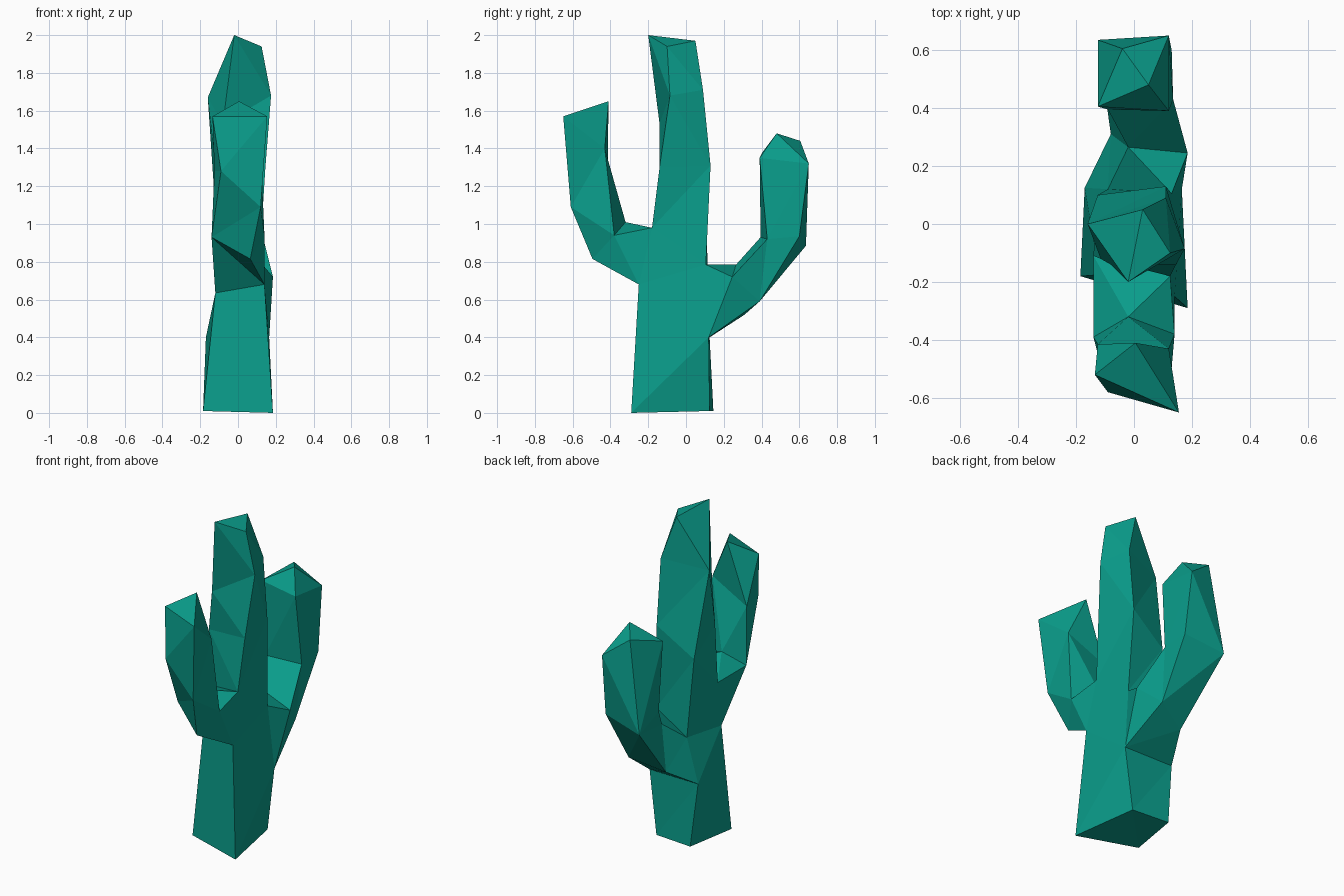
import bpy
import bmesh

default_cube = bpy.data.objects.get("Cube")
if default_cube:
    bpy.data.objects.remove(default_cube, do_unlink=True)

# One flat colour for the whole plant
green = bpy.data.materials.new("cactus_green")
green.use_nodes = True
colour = (0.003, 0.34, 0.26, 1)
green.diffuse_color = colour
shader = next(n for n in green.node_tree.nodes if n.type == 'BSDF_PRINCIPLED')
shader.inputs["Base Color"].default_value = colour
shader.inputs["Roughness"].default_value = 0.9


def loft(name, sections, cap_start=False):
    """Skin four-sided cross-sections into a faceted limb.

    Repeated points in the last sections merge into a pointed tip.
    """
    bm = bmesh.new()
    rings = [[bm.verts.new(point) for point in section] for section in sections]
    sides = len(rings[0])
    for lower, upper in zip(rings, rings[1:]):
        for i in range(sides):
            j = (i + 1) % sides
            bm.faces.new((lower[i], lower[j], upper[j], upper[i]))
    if cap_start:
        bm.faces.new(reversed(rings[0]))
    bm.faces.new(rings[-1])

    # Merge the tip, then split into triangular facets
    bmesh.ops.remove_doubles(bm, verts=bm.verts, dist=0.0001)
    bmesh.ops.recalc_face_normals(bm, faces=bm.faces)
    bmesh.ops.triangulate(bm, faces=bm.faces, quad_method='SHORT_EDGE')

    mesh = bpy.data.meshes.new(name)
    bm.to_mesh(mesh)
    bm.free()
    mesh.materials.append(green)
    limb = bpy.data.objects.new(name, mesh)
    bpy.context.collection.objects.link(limb)
    return limb


# Trunk cross-sections, from the ground up, each running
# front right, front left, back left, back right
base = [(-.185, -.18, .01), (.185, -.29, 0), (.115, .125, .01), (-.13, .145, .01)]
below_arms = [(-.12, -.175, .635), (.14, -.25, .68), (.165, .12, .4), (-.17, .125, .4)]
above_arms = [(-.14, -.11, .93), (.125, -.18, .98), (.13, .105, .785), (-.09, .12, .665)]
middle = [(-.115, -.12, 1.28), (.145, -.14, 1.3), (.11, .13, 1.31), (-.125, .1, 1.15)]
shoulder = [(-.08, -.14, 1.53), (.175, -.085, 1.68), (.11, .09, 1.71), (-.16, 0, 1.67)]
peak = (-.02, -.2, 2)
crown = [peak, (.125, -.1, 1.94), (.03, .05, 1.97), peak]
loft("trunk", [base, below_arms, above_arms, middle, shoulder, crown], cap_start=True)

# Front arm grows from the front wall of the trunk
front_root = [below_arms[0], below_arms[1], above_arms[1], above_arms[0]]
front_elbow = [(-.14, -.39, .93), (.065, -.495, .815), (.14, -.38, .94), (-.02, -.32, 1.01)]
front_forearm = [(-.09, -.58, 1.28), (.12, -.61, 1.09), (.12, -.43, 1.4), (-.125, -.415, 1.28)]
front_peak = (.005, -.41, 1.65)
front_tip = [(-.135, -.52, 1.57), (.155, -.65, 1.57), front_peak, front_peak]
loft("front_arm", [front_root, front_elbow, front_forearm, front_tip])

# Back arm grows from the back wall of the trunk
back_root = [above_arms[3], above_arms[2], below_arms[2], below_arms[3]]
back_elbow = [(-.02, .265, .785), (.185, .245, .72), (.12, .39, .59), (-.08, .31, .52)]
back_forearm = [(-.09, .395, .93), (.135, .43, .92), (.13, .6, .935), (-.125, .635, .885)]
back_peak = (.05, .48, 1.48)
back_ridge = (-.04, .605, 1.44)
back_shoulder = [(-.125, .405, 1.38), (.12, .39, 1.35), (.12, .65, 1.32), back_ridge]
back_tip = [back_peak, back_peak, back_peak, back_ridge]
loft("back_arm", [back_root, back_elbow, back_forearm, back_shoulder, back_tip])
